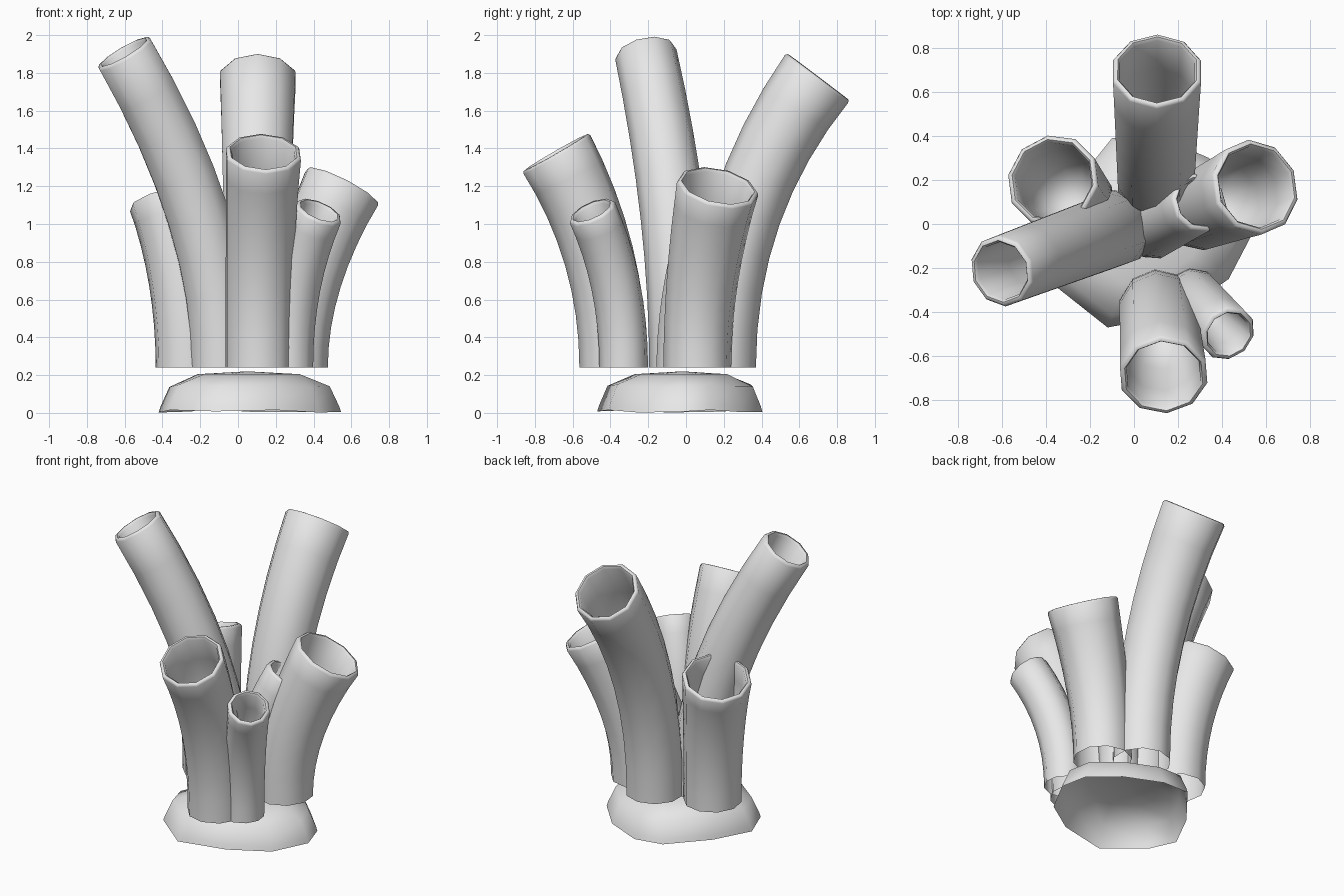
import bpy, bmesh, math
from mathutils import Vector

cube = bpy.data.objects.get("Cube")
if cube:
    bpy.data.objects.remove(cube)

SIDES = 10
BOTTOM = 0.24

stone = bpy.data.materials.new("pale_grey")
stone.use_nodes = True
grey = (0.8, 0.8, 0.8, 1)
stone.diffuse_color = grey
stone.node_tree.nodes["Principled BSDF"].inputs["Base Color"].default_value = grey


def finish(name, bm, angle):
    mesh = bpy.data.meshes.new(name)
    bm.to_mesh(mesh)
    bm.free()
    mesh.materials.append(stone)
    obj = bpy.data.objects.new(name, mesh)
    bpy.context.collection.objects.link(obj)
    bpy.ops.object.select_all(action="DESELECT")
    obj.select_set(True)
    bpy.context.view_layer.objects.active = obj
    bpy.ops.object.shade_smooth_by_angle(angle=math.radians(angle))


def bridge(bm, rings):
    for a, b in zip(rings, rings[1:]):
        n = len(a)
        for j in range(n):
            k = (j + 1) % n
            bm.faces.new((a[j], a[k], b[k], b[j]))


def cap(bm, ring, point):
    tip = bm.verts.new(point)
    for j in range(len(ring)):
        bm.faces.new((ring[j], ring[(j + 1) % len(ring)], tip))


def tube(name, base, top, r_base, r_top, tilt):
    """Hollow bent tube: upright at the foot, leaning by tilt degrees at its mouth."""
    start, end = Vector((*base, BOTTOM)), Vector(top)
    lean = Vector((end.x - start.x, end.y - start.y, 0))
    bend = start.copy()
    bend.z = end.z - lean.length / math.tan(math.radians(tilt))
    side = Vector((0, 0, 1)).cross(lean).normalized()

    def centre(t):
        return start * (1 - t) ** 2 + bend * 2 * t * (1 - t) + end * t * t

    bm = bmesh.new()

    def ring(t, radius, lift=0):
        along = ((bend - start) * (1 - t) + (end - bend) * t).normalized()
        up = along.cross(side)
        mid = centre(t) + along * lift
        turns = [math.tau * (j + 0.5) / SIDES for j in range(SIDES)]
        return [bm.verts.new(mid + (side * math.cos(a) + up * math.sin(a)) * radius)
                for a in turns]

    # Outer wall
    steps = 8
    rings = [ring(i / steps, r_base + (r_top - r_base) * (i / steps) ** 2,
                  -0.015 if i == steps else 0) for i in range(steps + 1)]
    # Rounded lip and inner hollow
    rings += [ring(1, r_top - 0.008, -0.002), ring(1, r_top - 0.022, 0),
              ring(1, r_top - 0.032, -0.015), ring(0.85, r_top - 0.035),
              ring(0.65, r_top - 0.05), ring(0.5, r_top * 0.5)]
    bridge(bm, rings)
    cap(bm, rings[-1], centre(0.46))
    finish(name, bm, 60)


# Cluster of tubes: foot, mouth centre, foot radius, mouth radius, mouth tilt
tube("front_tube", (0.11, -0.385), (0.135, -0.69, 1.38), 0.18, 0.205, 30)
tube("back_tube", (0.1, 0.19), (0.105, 0.70, 1.78), 0.18, 0.21, 37)
tube("tall_leaning_tube", (-0.08, -0.02), (-0.605, -0.215, 1.91), 0.175, 0.165, 32)
tube("right_back_tube", (-0.26, 0.09), (-0.37, 0.2, 1.14), 0.178, 0.215, 20)
tube("left_tube", (0.3, 0.06), (0.555, 0.17, 1.2), 0.18, 0.22, 29)
tube("small_front_tube", (0.27, -0.33), (0.43, -0.5, 1.07), 0.13, 0.132, 32)
tube("small_middle_tube", (0.09, -0.03), (0.3, 0.1, 1.03), 0.13, 0.14, 30)

# Rocky foot: irregular outline drawn in towards a low, flat crown
outline = [(-0.12, -0.47), (0.2, -0.41), (0.43, -0.25), (0.545, -0.03),
           (0.5, 0.13), (0.34, 0.3), (0.1, 0.405), (-0.1, 0.39),
           (-0.3, 0.14), (-0.42, -0.1), (-0.36, -0.28)]
middle = Vector((0.05, -0.02))
bm = bmesh.new()
levels = []
for scale, z in ((1, 0.0), (0.98, 0.03), (0.88, 0.135), (0.56, 0.205)):
    loop = []
    for i, p in enumerate(outline):
        x, y = middle + (Vector(p) - middle) * scale
        wave = 0.008 * (1 + math.sin(i * 2)) if z < 0.2 else 0
        loop.append(bm.verts.new((x, y, z + wave)))
    levels.append(loop)
bridge(bm, levels)
cap(bm, levels[-1], (middle.x, middle.y, 0.22))
finish("rocky_foot", bm, 60)
